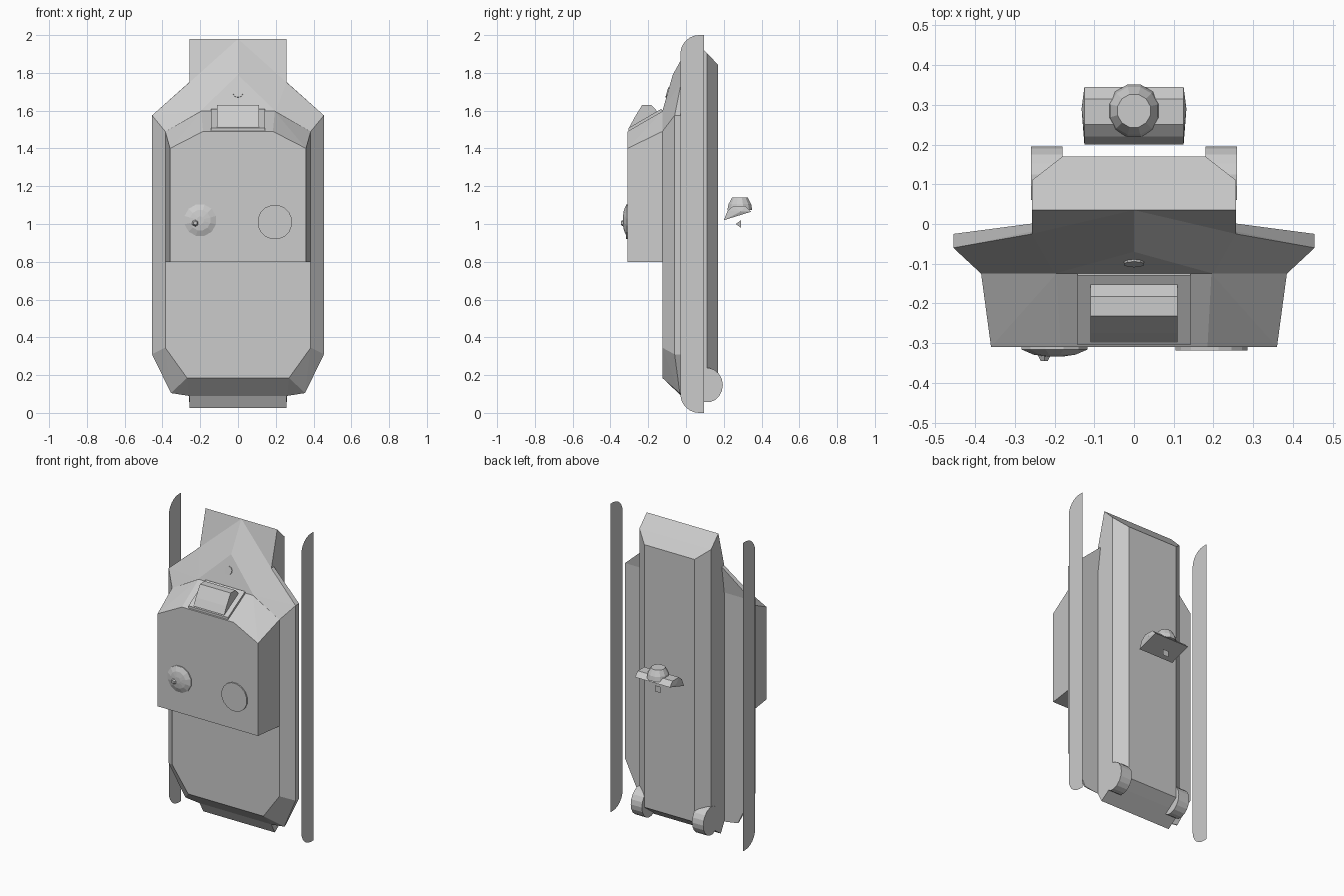
import bpy, bmesh, math
from mathutils import Vector, Matrix

if "Cube" in bpy.data.objects:
    bpy.data.objects.remove(bpy.data.objects["Cube"])


def finish(name, bm):
    bmesh.ops.recalc_face_normals(bm, faces=bm.faces)
    me = bpy.data.meshes.new(name)
    bm.to_mesh(me)
    bm.free()
    ob = bpy.data.objects.new(name, me)
    bpy.context.collection.objects.link(ob)
    return ob


def hull(name, pts):
    """Faceted convex solid from half its points, mirrored in x."""
    bm = bmesh.new()
    full = {(s * x, y, z) for x, y, z in pts for s in (1, -1)}
    for p in sorted(full):
        bm.verts.new(p)
    bmesh.ops.remove_doubles(bm, verts=bm.verts, dist=1e-5)
    r = bmesh.ops.convex_hull(bm, input=bm.verts)
    junk = [v for v in r["geom_interior"] if isinstance(v, bmesh.types.BMVert)]
    bmesh.ops.delete(bm, geom=junk, context='VERTS')
    bmesh.ops.dissolve_limit(bm, angle_limit=0.01, verts=bm.verts, edges=bm.edges)
    return finish(name, bm)


def slab(name, prof, x0, x1):
    """Extrude a (y, z) profile from x0 to x1."""
    bm = bmesh.new()
    f = bm.faces.new([bm.verts.new((x0, y, z)) for y, z in prof])
    if x1 != x0:
        r = bmesh.ops.extrude_face_region(bm, geom=[f])
        vs = [v for v in r["geom"] if isinstance(v, bmesh.types.BMVert)]
        bmesh.ops.translate(bm, verts=vs, vec=(x1 - x0, 0, 0))
    return finish(name, bm)


def lathe(name, loc, axis, rings, n=12):
    """Stack of (radius, height) rings along an axis, capped at both ends."""
    rot = Vector((0, 0, 1)).rotation_difference(Vector(axis)).to_matrix()
    bm = bmesh.new()
    loops = []
    for r, h in rings:
        loops.append([bm.verts.new(Vector(loc) + rot @ Vector(
            (r * math.cos(2 * math.pi * (i + .5) / n),
             r * math.sin(2 * math.pi * (i + .5) / n), h))) for i in range(n)])
    for a, b in zip(loops, loops[1:]):
        for i in range(n):
            j = (i + 1) % n
            bm.faces.new((a[i], a[j], b[j], b[i]))
    bm.faces.new(loops[0])
    bm.faces.new(loops[-1])
    return finish(name, bm)


# Central rear core with chamfered back corners and peaked top
hull("rear_core", [
    (.257, .035, 1.98), (.257, -.025, 1.75), (.257, .11, 1.905), (.18, .17, 1.843),
    (.257, -.025, .09), (.257, .01, .025), (.257, .11, .095), (.18, .17, .14)])

# Front shell with bevelled sides and foot
hull("front_shell", [
    (.455, -.025, 1.575), (.455, -.06, 1.575), (.385, -.125, 1.49),
    (.385, -.125, .345), (.455, -.06, .31), (.455, -.025, .31),
    (.27, -.125, .185), (.355, -.033, .105), (.355, -.025, .105), (.26, -.025, .09)])

# Pitched roof rising to the peak
hull("roof", [
    (0, .035, 1.98), (0, -.07, 1.79), (.455, -.06, 1.575), (.455, -.025, 1.575),
    (.257, -.025, 1.75), (.385, -.125, 1.49), (.2, -.125, 1.597)])

# Protruding front housing
hull("front_housing", [
    (x, y, z) for y, prof in (
        (-.31, ((.36, .8), (.36, 1.4), (.185, 1.49))),
        (-.125, ((.385, .8), (.385, 1.49), (.195, 1.597))))
    for x, z in prof])

# Raised plate and hump on the housing's sloping top
slab("top_plate", [(-.305, 1.485), (-.305, 1.508), (-.13, 1.61), (-.12, 1.59)], -.142, .142)
slab("top_hump", [(-.3, 1.49), (-.298, 1.515), (-.275, 1.56), (-.232, 1.63),
                  (-.183, 1.63), (-.142, 1.585)], -.11, .11)

# Roof stud
lathe("roof_stud", (0, -.096, 1.695), (0, -.96, .27), [(.027, -.01), (.027, .006)], 10)

# Dials on the front face
lathe("left_dial", (-.2, -.308, 1.02), (0, -1, 0),
      [(.086, 0), (.086, .008), (.055, .021), (.02, .026)])
lathe("left_dial_tip", (-.226, -.325, 1.005), (0, -1, 0), [(.022, 0), (.01, .02)], 6)
lathe("right_dial", (.195, -.308, 1.01), (0, -1, 0), [(.092, 0), (.092, .01)], 16)

# Rounded feet at the rear bottom corners
arc = [(.11 + .085 * math.cos(a), .147 + .092 * math.sin(a))
       for a in (math.radians(-100 + 20 * i) for i in range(11))]
for s, side in ((1, "right"), (-1, "left")):
    slab(side + "_foot", arc + [(.06, .22), (.06, .08)], s * .18, s * .26)

# Thin side runners, single sheets with a rounded leading edge
curve = [(.07 - .1 * math.cos(a), 1.9 + .1 * math.sin(a))
         for a in (math.radians(15 * i) for i in range(7))]
runner = curve + [(.095, 2), (.095, 0)] + [(y, 2 - z) for y, z in reversed(curve)]
for s, side in ((1, "right"), (-1, "left")):
    slab(side + "_runner", runner, s * .475, s * .475)

# Detached rear handle: wedge, knob and small catch
wedge = [(.2, 1.02), (.22, 1.07), (.25, 1.095), (.315, 1.095), (.345, 1.065)]
hull("handle_wedge", [(.125, y, z) for y, z in wedge] + [(.132, .29, 1.065)])
lathe("handle_knob", (0, .285, 1.075), (0, 0, 1), [(.068, 0), (.062, .03), (.043, .065)])
lathe("handle_catch", (0, .265, 1.0), (0, 1, 0), [(.001, 0), (.028, .025)], 4)
